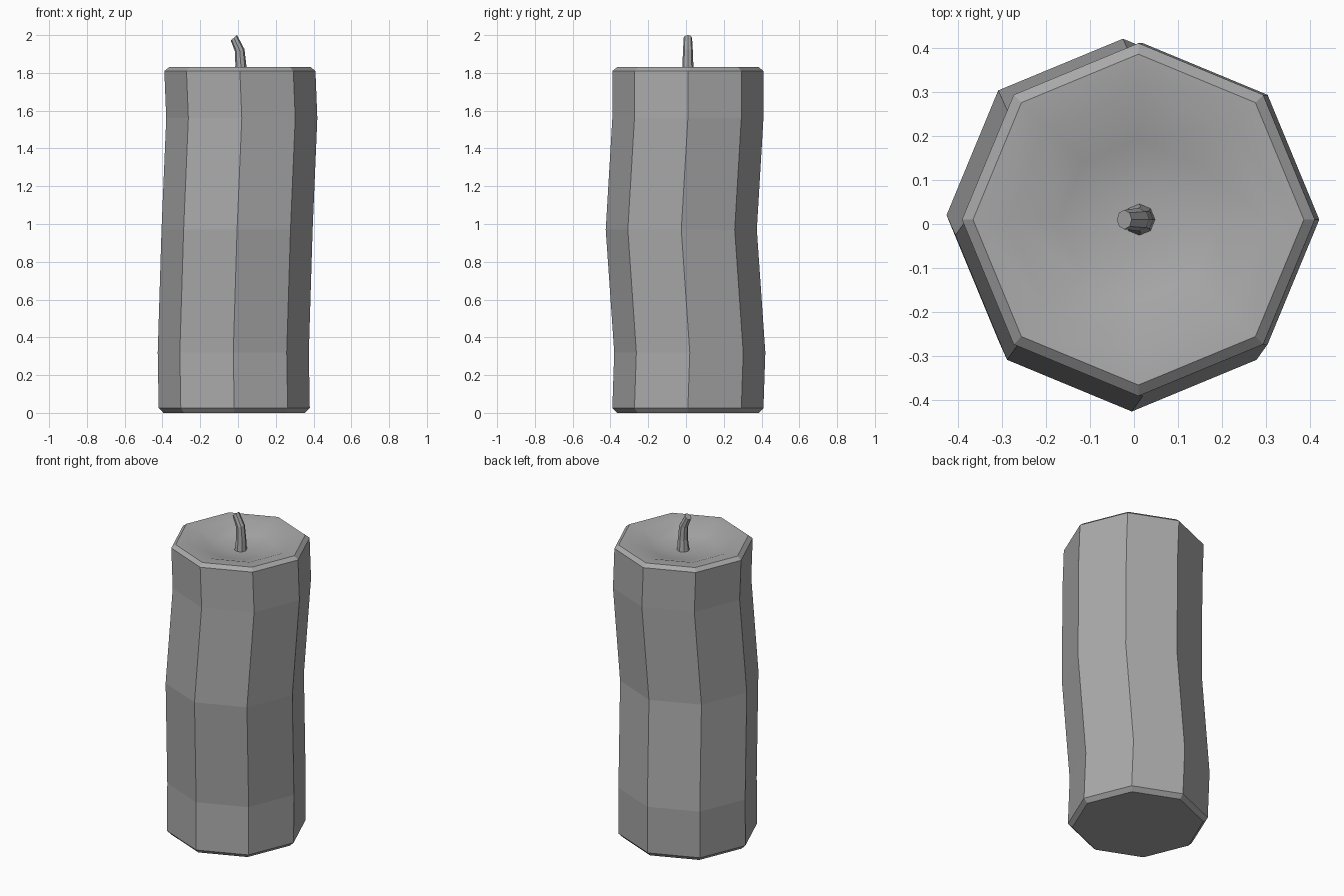
import bpy, bmesh
from math import cos, sin, tau
from mathutils import Vector

cube = bpy.data.objects.get("Cube")
if cube:
    bpy.data.objects.remove(cube)

SIDES = 8


def material(name, grey):
    mat = bpy.data.materials.new(name)
    mat.use_nodes = True
    colour = (grey, grey, grey, 1)
    mat.diffuse_color = colour
    mat.node_tree.nodes["Principled BSDF"].inputs["Base Color"].default_value = colour
    return mat


def loft(name, rings, mat, smooth_from=None):
    """Octagonal skin through rings of (x, y, z, radius, tilt towards -x)."""
    bm = bmesh.new()
    loops = []
    for x, y, z, r, tilt in rings:
        loop = []
        for i in range(SIDES):
            a = tau * i / SIDES
            offset = Vector((r * cos(a) * cos(tilt), r * sin(a), r * cos(a) * sin(tilt)))
            loop.append(bm.verts.new(Vector((x, y, z)) + offset))
        loops.append(loop)
    for n, (low, high) in enumerate(zip(loops, loops[1:])):
        for i in range(SIDES):
            j = (i + 1) % SIDES
            face = bm.faces.new((low[i], low[j], high[j], high[i]))
            face.smooth = smooth_from is not None and n >= smooth_from
    bm.faces.new(loops[0][::-1])
    cap = bm.faces.new(loops[-1])
    cap.smooth = smooth_from is not None
    # keep the rim crisp where the smooth dish begins
    if smooth_from is not None:
        rim = set(loops[smooth_from])
        for edge in bm.edges:
            edge.smooth = not set(edge.verts) <= rim
    mesh = bpy.data.meshes.new(name)
    bm.to_mesh(mesh)
    bm.free()
    mesh.materials.append(mat)
    obj = bpy.data.objects.new(name, mesh)
    bpy.context.collection.objects.link(obj)
    return obj


grey = material("plain grey", 0.4)

# Wavy wax column with chamfered ends
column = [
    (-0.02, 0.01, 0, 0.375, 0),
    (-0.02, 0.01, 0.025, 0.4, 0),
    (-0.025, 0.02, 0.32, 0.4, 0),
    (-0.005, -0.025, 0.97, 0.4, 0),
    (0.02, 0.01, 1.56, 0.4, 0),
    (0.01, 0.01, 1.81, 0.4, 0),
    (0.01, 0.01, 1.83, 0.375, 0),
]
# Melted dish sunk into the top: (radius, height)
dish = [(0.295, 1.825), (0.18, 1.785), (0.07, 1.77)]
loft("wax_body", column + [(0.01, 0.01, z, r, 0) for r, z in dish], grey,
     smooth_from=len(column) - 1)

# Bent, tapering wick
loft("wick", [
    (0.012, 0.01, 1.765, 0.036, 0),
    (0.015, 0.01, 1.84, 0.029, 0.02),
    (0.009, 0.01, 1.92, 0.026, 0.2),
    (-0.022, 0.01, 1.986, 0.022, 0.7),
], grey)
